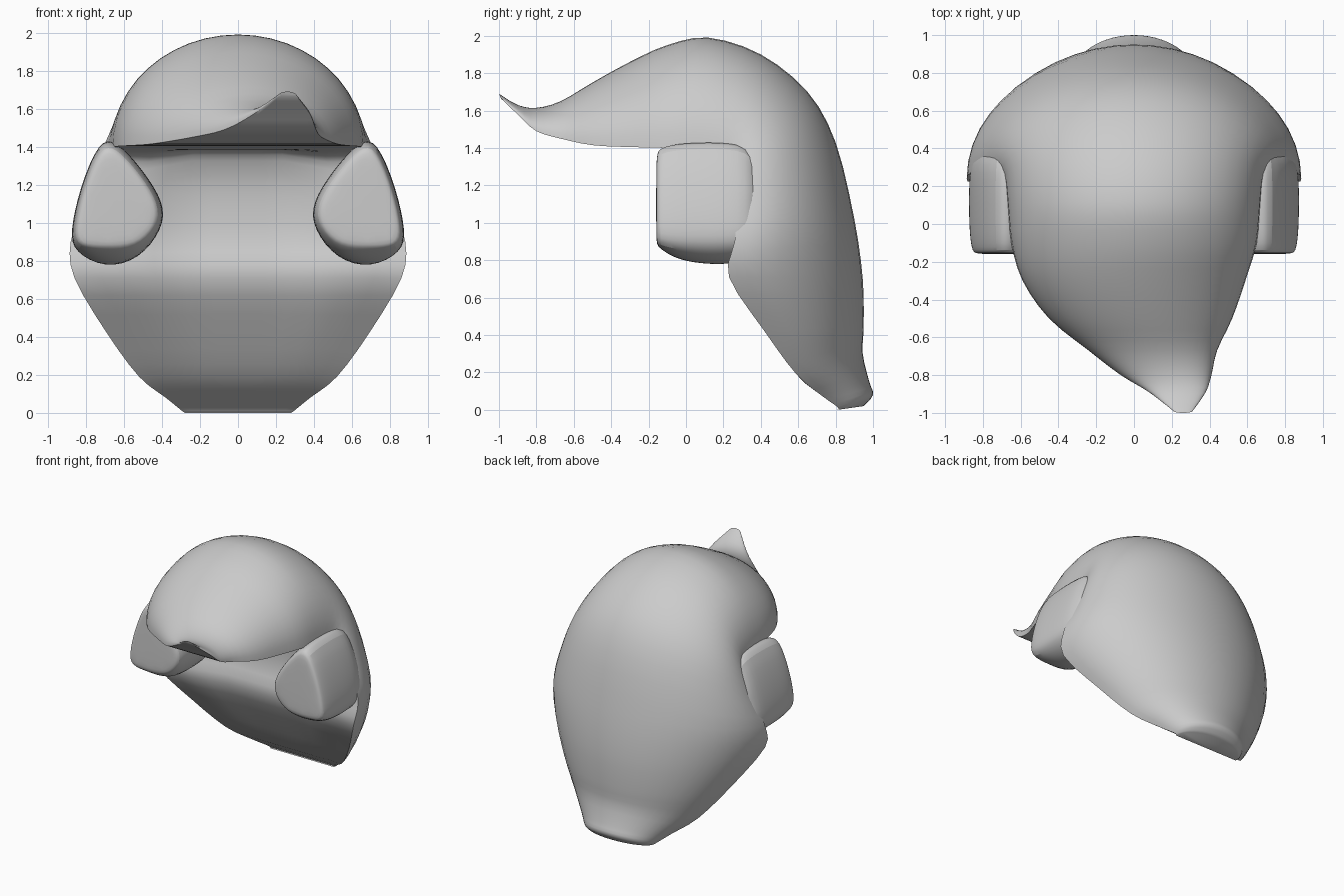
import bpy, bmesh, math

if "Cube" in bpy.data.objects:
    bpy.data.objects.remove(bpy.data.objects["Cube"])


def loft(name, rings):
    """Skin a list of equal closed rings and cap both ends."""
    bm = bmesh.new()
    vs = [[bm.verts.new(p) for p in r] for r in rings]
    n = len(rings[0])
    for a, b in zip(vs, vs[1:]):
        for i in range(n):
            j = (i + 1) % n
            bm.faces.new((a[i], a[j], b[j], b[i]))
    bm.faces.new(vs[0])
    bm.faces.new(vs[-1])
    bmesh.ops.recalc_face_normals(bm, faces=bm.faces)
    me = bpy.data.meshes.new(name)
    bm.to_mesh(me)
    bm.free()
    ob = bpy.data.objects.new(name, me)
    bpy.context.collection.objects.link(ob)
    return ob


def smooth(ob, deg):
    bpy.ops.object.select_all(action='DESELECT')
    ob.select_set(True)
    bpy.context.view_layer.objects.active = ob
    bpy.ops.object.shade_smooth_by_angle(angle=math.radians(deg))


def spline(a, b, c, d, t):
    return [0.5 * (2*q + (r - p)*t + (2*p - 5*q + 4*r - s)*t*t + (3*q - p - 3*r + s)*t**3)
            for p, q, r, s in zip(a, b, c, d)]


# Hair mass swept from fringe tip over the crown to the nape:
# outer y, outer z, inner y, inner z, centre x, half width, inner recess
stations = [
    (-1.00, 1.69, -0.99, 1.665, .26, .05, 0),
    (-0.90, 1.63, -0.89, 1.57, .23, .15, 0),
    (-0.80, 1.615, -0.80, 1.49, .17, .24, 0),
    (-0.67, 1.65, -0.67, 1.45, .10, .34, 0),
    (-0.50, 1.75, -0.50, 1.415, .035, .485, 0),
    (-0.30, 1.86, -0.30, 1.405, 0, .59, 0),
    (-0.10, 1.95, -0.10, 1.40, 0, .65, 0),
    (0.12, 1.99, 0.10, 1.385, 0, .67, 0),
    (0.40, 1.90, 0.25, 1.35, 0, .69, .03),
    (0.65, 1.70, 0.28, 1.24, 0, .75, .06),
    (0.80, 1.43, 0.28, 1.10, 0, .81, .08),
    (0.90, 1.02, 0.26, 0.90, 0, .88, .08),
    (0.945, 0.70, 0.23, 0.71, 0, .86, .06),
    (0.95, 0.45, 0.42, 0.42, 0, .69, .02),
    (0.945, 0.30, 0.59, 0.19, 0, .52, 0),
    (0.98, 0.15, 0.72, 0.08, 0, .38, 0),
    (1.00, 0.08, 0.81, 0.015, 0, .30, 0),
    (0.95, 0.02, 0.81, 0.00, 0, .28, 0),
]


def section(oy, oz, iy, iz, cx, w, d):
    dy, dz = oy - iy, oz - iz
    length = math.hypot(dy, dz)
    pts = []
    for i in range(25):
        a = math.pi * i / 24
        s = math.sin(a)
        pts.append((cx + w * math.cos(a), iy + dy * s, iz + dz * s))
    for i in range(1, 12):
        u = -1 + i / 6
        k = min(1, max(0, (0.65 - abs(u)) / 0.3)) * d / length
        pts.append((cx + w * u, iy + dy * k, iz + dz * k))
    return pts


S = [stations[0]] + stations + [stations[-1]]
rings = []
for i in range(1, len(S) - 2):
    for k in range(3):
        rings.append(section(*spline(S[i-1], S[i], S[i+1], S[i+2], k / 3)))
rings.append(section(*stations[-1]))
smooth(loft("hair_cap", rings), 50)

# Sideburn tufts: outline in x, z lofted along y, mirrored
outline = [(.64, 1.43), (.73, 1.43), (.83, 1.18), (.88, .95), (.86, .85),
           (.70, .76), (.52, .81), (.40, .97), (.39, 1.10), (.50, 1.27)]


def tuft_ring(y, s, low):
    return [(.67 + (x - .67) * s, y, max(1.06 + (z - 1.06) * s, low)) for x, z in outline]


for side, name in ((1, "right_sideburn"), (-1, "left_sideburn")):
    r = [tuft_ring(-.16, .8, .89), tuft_ring(-.15, .93, .87), tuft_ring(-.06, 1, .80),
         tuft_ring(.08, 1.02, .76), tuft_ring(.22, 1.02, .74), tuft_ring(.42, .92, .74)]
    ob = loft(name, [[(side * x, y, z) for x, y, z in ring] for ring in r])
    bm = bmesh.new()
    bm.from_mesh(ob.data)
    bmesh.ops.recalc_face_normals(bm, faces=bm.faces)
    bm.to_mesh(ob.data)
    bm.free()
    smooth(ob, 60)
    m = ob.modifiers.new("round", 'SUBSURF')
    m.levels = m.render_levels = 2
